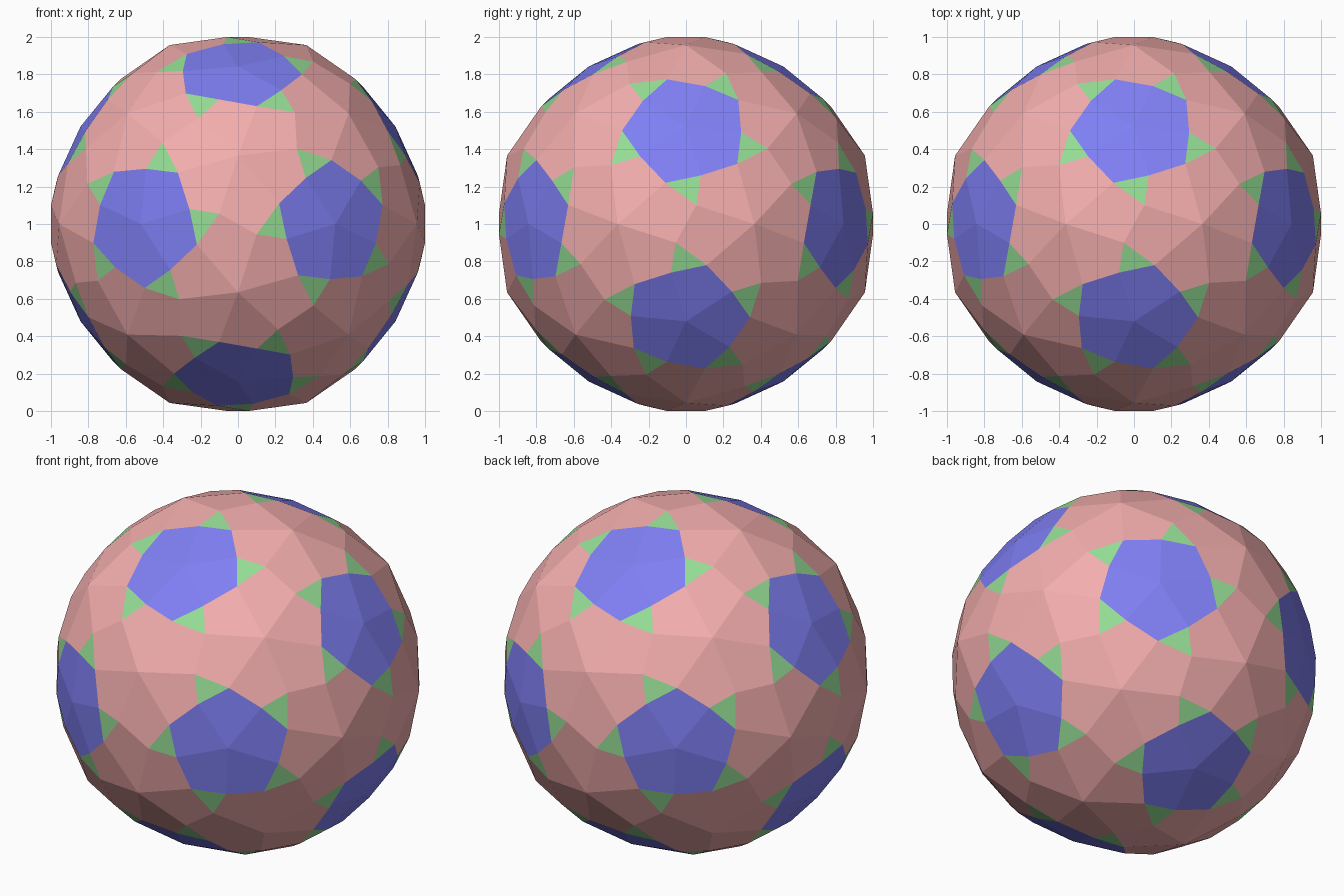
import bpy, bmesh
from math import pi
from mathutils import Matrix, Vector

if "Cube" in bpy.data.objects:
    bpy.data.objects.remove(bpy.data.objects["Cube"])

# Symmetry: five-fold turn about a blue centre, half turn about x
axis5 = Vector((0.85065, 0, -0.52573)).normalized()
R = Matrix.Rotation(2 * pi / 5, 3, axis5)
S = Matrix.Rotation(pi, 3, 'X')

# All 60 rotations of the chiral icosahedral group
group = [Matrix.Identity(3)]
seen = {tuple(round(v, 2) + 0.0 for row in group[0] for v in row)}
for g in group:
    for step in (R, S):
        h = step @ g
        key = tuple(round(v, 2) + 0.0 for row in h for v in row)
        if key not in seen:
            seen.add(key)
            group.append(h)

# One corner of each kind
V = axis5 * 0.99                                              # blue centre
O = Vector((0.934172, -0.356822, 0)).normalized() * 1.024     # pink hub
A = Vector((0.972, 0.110, -0.220))                            # blue corner
B = Vector((0.961, -0.080, -0.260))                           # blue edge point
C = Vector((1.0, -0.055, -0.100))                             # green tip

# One face of each kind: corners and material slot
seeds = [
    ((V, R.inverted() @ B, A, B), 0),
    ((A, C, B), 1),
    ((O, R @ A, B, C), 2),
    ((O, C, S @ C, S @ A), 2),
]

# Repeat the seed faces over the whole ball
bm = bmesh.new()
for g in group:
    for pts, slot in seeds:
        face = bm.faces.new([bm.verts.new(g @ p) for p in pts])
        face.material_index = slot
bmesh.ops.remove_doubles(bm, verts=bm.verts[:], dist=0.002)
bmesh.ops.recalc_face_normals(bm, faces=bm.faces[:])
bmesh.ops.translate(bm, verts=bm.verts[:], vec=(0, 0, 1))

mesh = bpy.data.meshes.new("faceted_ball")
bm.to_mesh(mesh)
bm.free()
for name, col in (("blue", (0.21, 0.21, 0.9, 1)),
                  ("green", (0.3, 0.72, 0.3, 1)),
                  ("pink", (0.9, 0.42, 0.42, 1))):
    mat = bpy.data.materials.new(name)
    mat.diffuse_color = col
    mat.use_nodes = True
    mat.node_tree.nodes["Principled BSDF"].inputs["Base Color"].default_value = mat.diffuse_color
    mesh.materials.append(mat)
ball = bpy.data.objects.new("faceted_ball", mesh)
bpy.context.collection.objects.link(ball)
